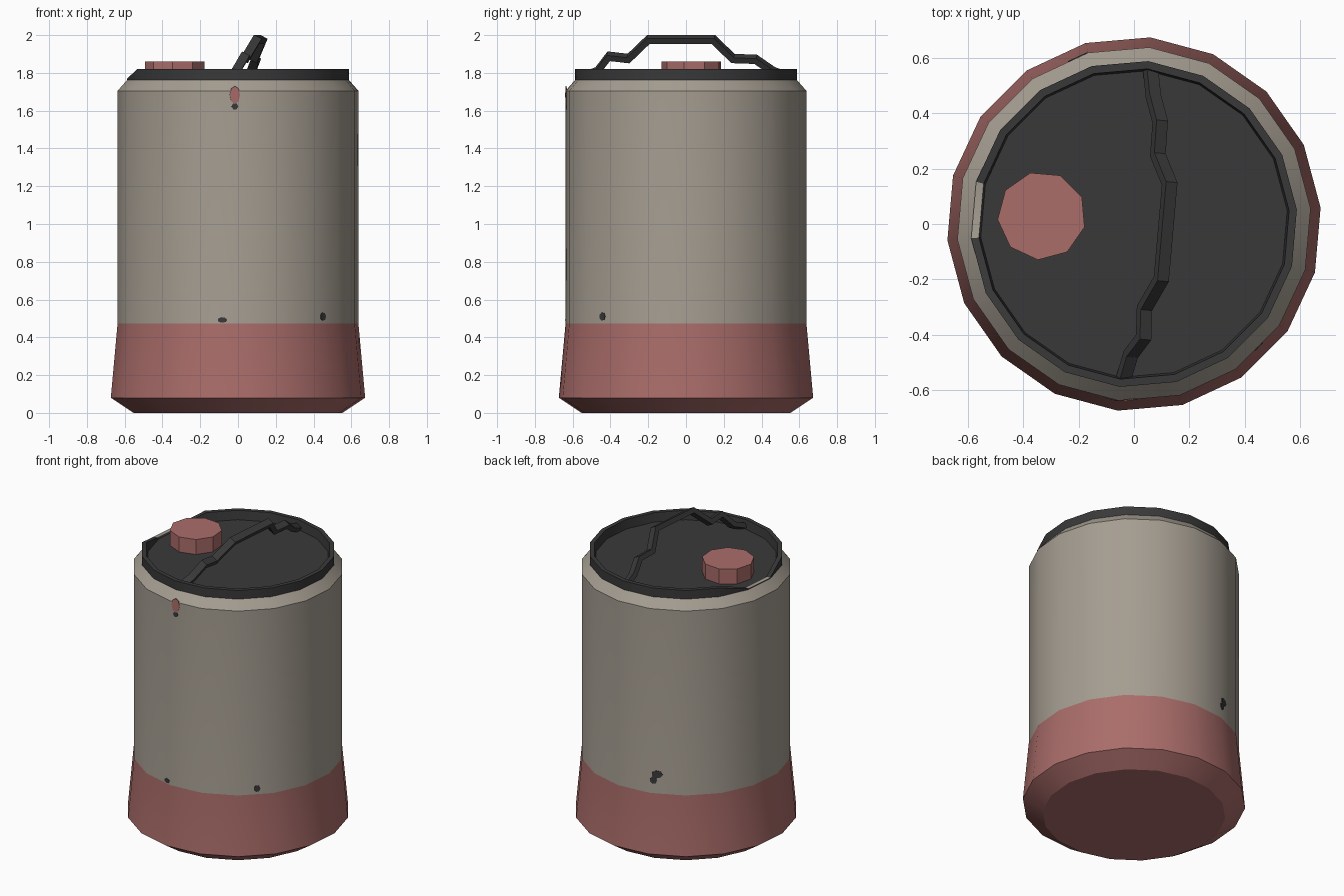
import bpy, bmesh, math
from mathutils import Vector, Matrix

if "Cube" in bpy.data.objects:
    bpy.data.objects.remove(bpy.data.objects["Cube"])


def srgb(r, g, b):
    return [((c / 255 + 0.055) / 1.055) ** 2.4 for c in (r, g, b)] + [1]


def material(name, col):
    m = bpy.data.materials.new(name)
    m.diffuse_color = srgb(*col)
    m.use_nodes = True
    m.node_tree.nodes["Principled BSDF"].inputs["Base Color"].default_value = m.diffuse_color
    return m


BEIGE = material("beige paint", (165, 157, 145))
RED = material("dull red paint", (170, 109, 106))
DARK = material("dark metal", (57, 57, 57))


def finish(name, bm, mats, smooth=False):
    bmesh.ops.recalc_face_normals(bm, faces=bm.faces)
    me = bpy.data.meshes.new(name)
    bm.to_mesh(me)
    bm.free()
    ob = bpy.data.objects.new(name, me)
    bpy.context.collection.objects.link(ob)
    for m in mats:
        me.materials.append(m)
    if smooth:
        bpy.context.view_layer.objects.active = ob
        ob.select_set(True)
        bpy.ops.object.shade_smooth_by_angle(angle=math.radians(30))
        ob.select_set(False)
    return ob


def lathe(profile, sides, phase, cx=0, cy=0, cap_first=True, cap_last=True):
    """Rings of a (radius, z) profile; returns bmesh and rings."""
    bm = bmesh.new()
    ang = [math.radians(phase) + 2 * math.pi * i / sides for i in range(sides)]
    rings = [[bm.verts.new((cx + r * math.cos(a), cy + r * math.sin(a), z)) for a in ang]
             for r, z in profile]
    for lo, hi in zip(rings, rings[1:]):
        for i in range(sides):
            j = (i + 1) % sides
            bm.faces.new((lo[i], lo[j], hi[j], hi[i]))
    if cap_first:
        bm.faces.new(rings[0][::-1])
    if cap_last:
        bm.faces.new(rings[-1])
    return bm, rings


# canister body: red flared foot, beige wall and shoulder
bm, _ = lathe([(0.555, 0), (0.676, 0.08), (0.64, 0.472), (0.64, 1.705), (0.59, 1.762)],
              18, 5, cap_last=False)
for f in bm.faces:
    f.material_index = 1 if f.calc_center_median().z < 0.472 else 0
finish("canister_body", bm, [BEIGE, RED], True)

# recessed lid with raised rim, bent down on the left
bm, rings = lathe([(0.59, 1.758), (0.59, 1.82), (0.562, 1.82), (0.555, 1.76)],
                  18, 5, cap_first=False)
dent = set()
for ring in rings[1:3]:
    for i in (8, 9):
        ring[i].co.z = 1.768
        dent.add(ring[i])
for f in bm.faces:
    if sum(v in dent for v in f.verts) == 4:
        f.material_index = 1
finish("lid", bm, [DARK, BEIGE], True)

# filler cap
bm, _ = lathe([(0.16, 1.755), (0.16, 1.86)], 9, 25, -0.333, 0.03)
finish("filler_cap", bm, [RED])

# carrying handle: bent flat bar leaning to the right
path = [(-0.56, 1.772), (-0.47, 1.808), (-0.405, 1.888), (-0.3, 1.876), (-0.19, 1.977),
        (0.155, 1.977), (0.255, 1.876), (0.375, 1.872), (0.465, 1.808), (0.56, 1.772)]
lean, turn = math.radians(27), math.radians(-5)
pts = [Vector((u, (z - 1.76) / math.cos(lean))) for u, z in path]
T, W = 0.016, 0.023
rot = Matrix.Rotation(turn, 3, 'Z') @ Matrix.Rotation(lean, 3, 'Y')
bm = bmesh.new()
sections = []
for i, p in enumerate(pts):
    d0 = (p - pts[max(i - 1, 0)]).normalized()
    d1 = (pts[min(i + 1, len(pts) - 1)] - p).normalized()
    d = (d0 + d1).normalized()
    n = Vector((-d.y, d.x)) * T / max(0.7, d.dot(d1 if d1.length else d0))
    sec = []
    for s, w in ((-1, -1), (-1, 1), (1, 1), (1, -1)):
        q = p + n * s
        co = rot @ Vector((w * W, q.x, q.y)) + Vector((0.005, 0, 1.76))
        sec.append(bm.verts.new(co))
    sections.append(sec)
for a, b in zip(sections, sections[1:]):
    for i in range(4):
        j = (i + 1) % 4
        bm.faces.new((a[i], a[j], b[j], b[i]))
bm.faces.new(sections[0])
bm.faces.new(sections[-1])
finish("handle", bm, [DARK])


# paint chips: thin plates lying on the wall facets
def chip(name, facet, angle, z, w, h, mat, sides=7):
    f, a = math.radians(facet), math.radians(angle)
    out = Vector((math.cos(f), math.sin(f), 0))
    side = Vector((-math.sin(f), math.cos(f), 0))
    apothem = 0.64 * math.cos(math.radians(10))
    base = out * apothem + side * apothem * math.tan(a - f) + Vector((0, 0, z))
    bm = bmesh.new()
    layers = []
    for lift in (-0.002, 0.003):
        layers.append([bm.verts.new(base + out * lift
                                    + side * (w / 2 * math.cos(2 * math.pi * i / sides))
                                    + Vector((0, 0, h / 2 * math.sin(2 * math.pi * i / sides))))
                       for i in range(sides)])
    for i in range(sides):
        j = (i + 1) % sides
        bm.faces.new((layers[0][i], layers[0][j], layers[1][j], layers[1][i]))
    bm.faces.new(layers[0])
    bm.faces.new(layers[1])
    finish(name, bm, [mat])


chip("front_red_chip", -85, -91.5, 1.683, 0.055, 0.095, RED, 8)
chip("front_dark_chip", -85, -91.5, 1.623, 0.036, 0.036, DARK, 6)
chip("front_low_chip", -105, -97.5, 0.492, 0.05, 0.03, DARK)
chip("right_low_chip", -45, -44.5, 0.51, 0.042, 0.045, DARK)
chip("back_chip_upper", 115, 109, 0.6, 0.07, 0.05, DARK)
chip("back_chip_lower", 115, 107, 0.56, 0.045, 0.05, DARK)
